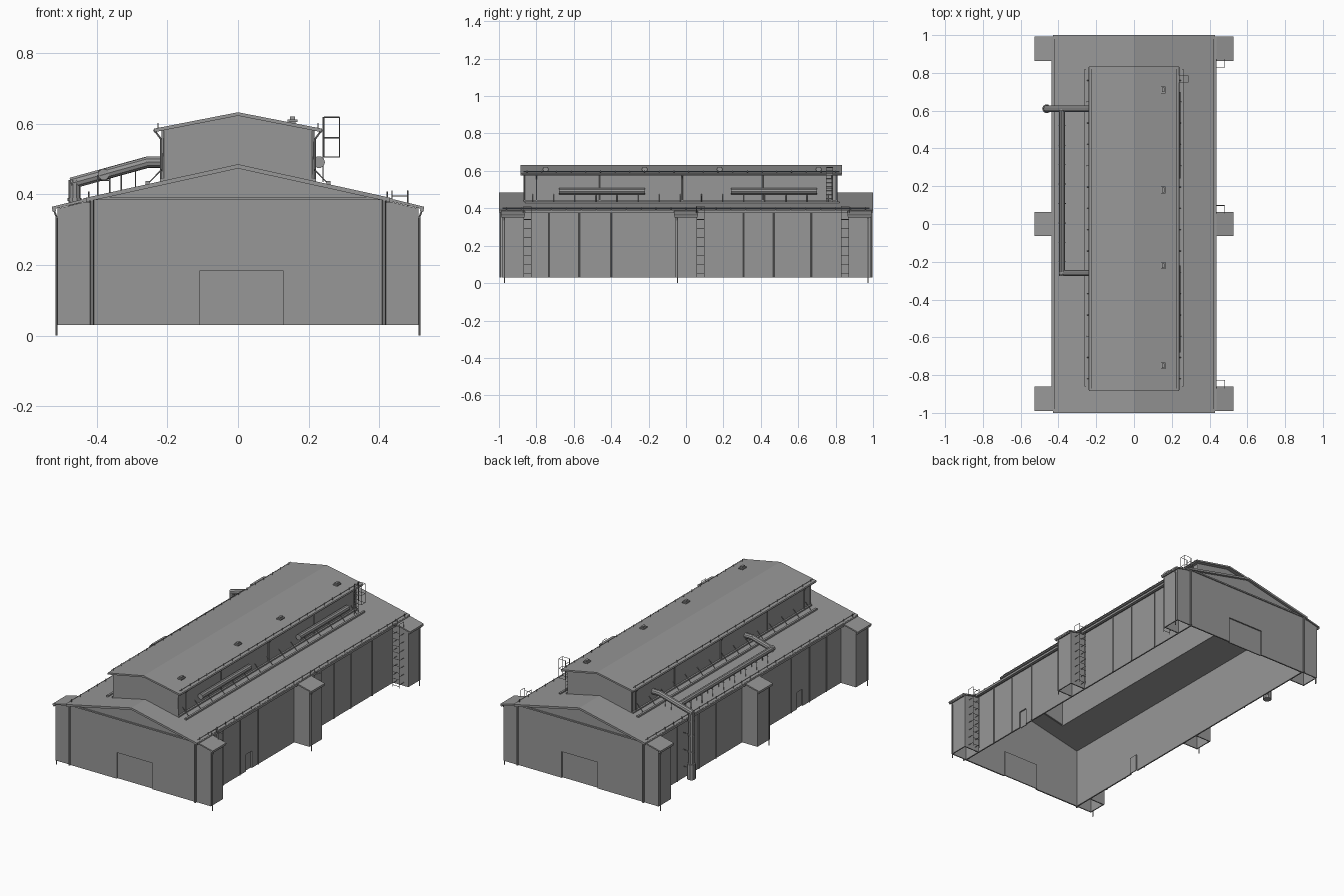
import bpy, bmesh

if "Cube" in bpy.data.objects:
    bpy.data.objects.remove(bpy.data.objects["Cube"])

DARK = bpy.data.materials.new("dark_grey_metal")
DARK.diffuse_color = (0.31, 0.31, 0.31, 1)
DARK.use_nodes = True
DARK.node_tree.nodes["Principled BSDF"].inputs["Base Color"].default_value = DARK.diffuse_color


def add_object(name, me):
    me.materials.clear()
    me.materials.append(DARK)
    ob = bpy.data.objects.new(name, me)
    bpy.context.collection.objects.link(ob)
    return ob


def prism(name, poly, axis, a, b):
    """Extrude a 2D polygon along an axis: 'y' -> (x,z), 'x' -> (y,z)."""
    bm = bmesh.new()
    at = lambda p, t: (p[0], t, p[1]) if axis == 'y' else (t, p[0], p[1])
    lo = [bm.verts.new(at(p, a)) for p in poly]
    hi = [bm.verts.new(at(p, b)) for p in poly]
    bm.faces.new(lo)
    bm.faces.new(hi[::-1])
    n = len(poly)
    for i in range(n):
        bm.faces.new((lo[i], hi[i], hi[(i + 1) % n], lo[(i + 1) % n]))
    bmesh.ops.recalc_face_normals(bm, faces=bm.faces)
    me = bpy.data.meshes.new(name)
    bm.to_mesh(me)
    bm.free()
    return add_object(name, me)


def box(name, x, y, z):
    return prism(name, [(x[0], z[0]), (x[1], z[0]), (x[1], z[1]), (x[0], z[1])], 'y', y[0], y[1])


def slab(name, top, y0, y1, t=0.012):
    return prism(name, top + [(x, z - t) for x, z in reversed(top)], 'y', y0, y1)


def tubes(name, paths, r, res=0):
    """One mesh object from several bevelled straight runs."""
    cu = bpy.data.curves.new(name, 'CURVE')
    cu.dimensions = '3D'
    cu.bevel_depth, cu.bevel_resolution, cu.use_fill_caps = r, res, True
    for path in paths:
        for a, b in zip(path, path[1:]):
            sp = cu.splines.new('POLY')
            sp.points.add(1)
            sp.points[0].co, sp.points[1].co = (*a, 1), (*b, 1)
    tmp = bpy.data.objects.new(name + "_path", cu)
    bpy.context.collection.objects.link(tmp)
    me = bpy.data.meshes.new_from_object(tmp.evaluated_get(bpy.context.evaluated_depsgraph_get()))
    bpy.data.objects.remove(tmp)
    me.name = name
    ob = add_object(name, me)
    if res:
        bpy.ops.object.select_all(action='DESELECT')
        bpy.context.view_layer.objects.active = ob
        ob.select_set(True)
        bpy.ops.object.shade_smooth_by_angle()
    return ob


def steps(a, b, n):
    return [a + (b - a) * i / (n - 1) for i in range(n)]


zr = lambda x: 0.485 - 0.22 * abs(x)      # main roof height
zm = lambda x: 0.632 - 0.195 * abs(x)     # monitor roof height
Z0, WX, WY, T = 0.03, 0.41, 0.985, 0.008
MX, MY0, MY1 = 0.21, -0.87, 0.81          # monitor footprint

# Gable end walls with recessed gates
for s, side in ((-1, "front"), (1, "back")):
    prism(side + "_wall", [(-WX, Z0), (-0.107, Z0), (-0.107, 0.185), (0.127, 0.185), (0.127, Z0), (WX, Z0),
                           (WX, zr(WX) - 0.01), (0, 0.475), (-WX, zr(WX) - 0.01)], 'y', s * WY, s * (WY - T))
    box(side + "_gate", (-0.107, 0.127), sorted((s * (WY - T), s * (WY - T - 0.006))), (Z0, 0.185))
    box(side + "_ledge", (-WX, WX), sorted((s * WY, s * (WY + 0.006))), (0.384, 0.392))

# Main roof: two slopes plus ends around the monitor opening
for s in (-1, 1):
    slab("roof_slope", [(s * MX, zr(MX)), (s * 0.43, zr(0.43))], -1, 1)
for y0, y1 in ((-1, MY0), (MY1, 1)):
    slab("roof_end", [(-MX, zr(MX)), (0, zr(0)), (MX, zr(MX))], y0, y1)

# Monitor gables and roof
for y0, name in ((MY0, "monitor_front_wall"), (MY1 - T, "monitor_back_wall")):
    prism(name, [(-MX, zr(MX) - 0.01), (0, zr(0) - 0.01), (MX, zr(MX) - 0.01), (MX, zm(MX) - 0.008),
                 (0, zm(0) - 0.008), (-MX, zm(MX) - 0.008)], 'y', y0, y0 + T)
slab("monitor_roof", [(-0.237, zm(0.237)), (0, zm(0)), (0.237, zm(0.237))], -0.885, 0.835, 0.01)

for s in (-1, 1):
    X = lambda a, b: sorted((s * a, s * b))
    # Long walls with a small recessed door
    prism("side_wall", [(-WY, Z0), (-0.51, Z0), (-0.51, 0.13), (-0.455, 0.13), (-0.455, Z0), (WY, Z0),
                        (WY, 0.388), (-WY, 0.388)], 'x', s * (WX - T), s * WX)
    box("side_door", X(WX - T - 0.005, WX - T), (-0.51, -0.455), (Z0, 0.13))
    # Wall seams and corner downpipes
    tubes("wall_seam", [[(s * (WX + 0.003), y, Z0), (s * (WX + 0.003), y, 0.385)]
                        for y in (-0.73, -0.57, -0.4, 0.31, 0.47, 0.67)], 0.004)
    for y in (-WY - 0.006, WY + 0.006):
        tubes("corner_downpipe", [[(s * 0.413, y, Z0), (s * 0.413, y, 0.385)]], 0.006, 1)
    # Eave gutter and snow guard rail
    box("eave_gutter", X(0.42, 0.437), (-0.99, 0.99), (0.376, 0.389))
    guard = [[(s * 0.422, -0.98, 0.402), (s * 0.422, 0.98, 0.402)]]
    guard += [[(s * 0.422, y, 0.39), (s * 0.422, y, 0.408)] for y in steps(-0.96, 0.96, 25)]
    tubes("snow_guard", guard, 0.0018)
    # Stair towers: hollow shaft, sloped cap, gutter and drain
    for yc in (-0.925, 0, 0.928):
        y0, y1 = yc - 0.058, yc + 0.058
        box("tower_outer_wall", X(0.504, 0.51), (y0, y1), (Z0, 0.362))
        for y in (y0, y1 - 0.006):
            prism("tower_side_wall", [(s * WX, Z0), (s * 0.508, Z0), (s * 0.508, 0.36), (s * WX, 0.384)],
                  'y', y, y + 0.006)
        slab("tower_cap", [(s * 0.41, 0.393), (s * 0.526, 0.365)], yc - 0.064, yc + 0.064, 0.008)
        tubes("tower_gutter", [[(s * 0.520, yc - 0.062, 0.355), (s * 0.520, yc + 0.062, 0.355)]], 0.006, 1)
        yd = yc + (0.045 if yc > 0.5 else -0.045)
        tubes("tower_drain", [[(s * 0.520, yd, 0.354), (s * 0.513, yd, 0.335), (s * 0.513, yd, 0)]], 0.003, 1)

    # Monitor side walls, sill, mullions, gutter and drains
    box("monitor_side_wall", X(MX - T, MX), (MY0, MY1), (0.425, 0.59))
    box("monitor_sill", X(MX, 0.22), (MY0, MY1), (0.432, 0.444))
    tubes("monitor_mullion", [[(s * 0.212, y, 0.435), (s * 0.212, y, 0.58)]
                              for y in (MY0 + 0.004, -0.46, -0.02, 0.41, MY1 - 0.004)], 0.004)
    tubes("monitor_gutter", [[(s * 0.234, -0.88, 0.58), (s * 0.234, 0.83, 0.58)]], 0.006, 1)
    tubes("gutter_drain", [[(s * 0.234, y, 0.578), (s * 0.217, y, 0.555), (s * 0.217, y, 0.44)]
                           for y in (-0.8, -0.02, 0.78)], 0.003, 1)
    guard = [[(s * 0.226, -0.87, 0.597), (s * 0.226, 0.82, 0.597)]]
    guard += [[(s * 0.226, y, 0.585), (s * 0.226, y, 0.602)] for y in steps(-0.85, 0.8, 22)]
    tubes("monitor_snow_guard", guard, 0.0018)
    # Struts and curb strip at the foot of the monitor
    tubes("monitor_strut", [[(s * MX, y, 0.476), (s * 0.256, y, zr(0.256))] for y in steps(-0.82, 0.76, 15)], 0.0018)
    box("roof_curb", X(0.25, 0.262), (-0.86, 0.82), (0.425, 0.437))

# Vent pipes along the right wall of the monitor
for yc in (-0.45, 0.47):
    tubes("side_vent_pipe", [[(0.229, yc - 0.23, 0.491), (0.229, yc + 0.23, 0.491)]], 0.017, 3)

# Roof vents on the monitor
for y in (0.71, 0.18, -0.22, -0.75):
    box("roof_vent", (0.146, 0.162), (y - 0.012, y + 0.012), (0.59, 0.612))
    box("roof_vent_cap", (0.14, 0.168), (y - 0.018, y + 0.018), (0.605, 0.612))
    box("roof_vent_hood", (0.147, 0.161), (y - 0.012, y + 0.012), (0.612, 0.62))


# Ladders up the towers and to the monitor roof
def ladder(name, xa, xb, y, z0, z1, rungs, wall_y):
    p = [[(x, y, z0), (x, y, z1)] for x in (xa, xb)]
    p += [[(xa, y, z), (xb, y, z)] for z in steps(z0 + 0.01, z1 - 0.015, rungs)]
    for z in steps(z0 + 0.02, 0.34, 7):
        p += [[(x, y, z), (x, wall_y, z)] for x in (xa, xb)]
    p += [[(x, y, z1), (x, wall_y, z1), (x, wall_y, 0.375)] for x in (xa, xb)]
    tubes(name, p, 0.0016)


for y, wy in ((-0.828, -0.87), (0.098, 0.056), (0.83, 0.872)):
    ladder("tower_ladder", 0.436, 0.48, y, Z0, 0.41, 10, wy)
cage = [[(x, y, 0.505), (x, y, 0.618)] for x in (0.243, 0.287) for y in (0.75, 0.785)]
for z in (0.505, 0.56, 0.618):
    cage += [[(0.243, y, z), (0.287, y, z)] for y in (0.75, 0.785)]
    cage.append([(0.287, 0.75, z), (0.287, 0.785, z)])
tubes("monitor_ladder_cage", cage, 0.0015)
tubes("monitor_ladder", [[(0.24, y, 0.435), (0.24, y, 0.618)] for y in (0.75, 0.785)]
      + [[(0.24, 0.75, z), (0.24, 0.785, z)] for z in steps(0.45, 0.6, 8)], 0.0016)

# Exhaust duct on the left: riser, slope and branch along the roof
Y = 0.61
tubes("exhaust_main_duct", [[(-0.462, Y, 0.1), (-0.462, Y, 0.44)], [(-0.472, Y, 0.431), (-0.255, Y, 0.491)],
                            [(-0.26, Y, 0.491), (-0.205, Y, 0.491)]], 0.017, 3)
tubes("exhaust_branch_duct", [[(-0.38, Y, 0.456), (-0.38, -0.275, 0.456)], [(-0.392, -0.26, 0.453),
                              (-0.255, -0.26, 0.491)], [(-0.26, -0.26, 0.491), (-0.205, -0.26, 0.491)]], 0.016, 3)
tubes("exhaust_base", [[(-0.462, Y, Z0 + 0.01), (-0.462, Y, 0.13)]], 0.024, 3)
tubes("duct_collar", [[(-0.462, Y, z - 0.004), (-0.462, Y, z + 0.004)] for z in (0.2, 0.3, 0.385)], 0.02, 3)
tubes("duct_support", [[(x, y, 0.455), (x, y, zr(x))] for y in steps(-0.2, 0.52, 8) for x in (-0.397, -0.363)]
      + [[(-0.4, y, 0.44), (-0.36, y, 0.44)] for y in steps(-0.2, 0.52, 8)]
      + [[(x, Y, 0.432 + (x + 0.462) * 0.29), (x, Y, zr(x))] for x in (-0.33, -0.29)]
      + [[(-0.462, Y, z), (-0.41, Y, z)] for z in (0.1, 0.2, 0.3)], 0.002)
